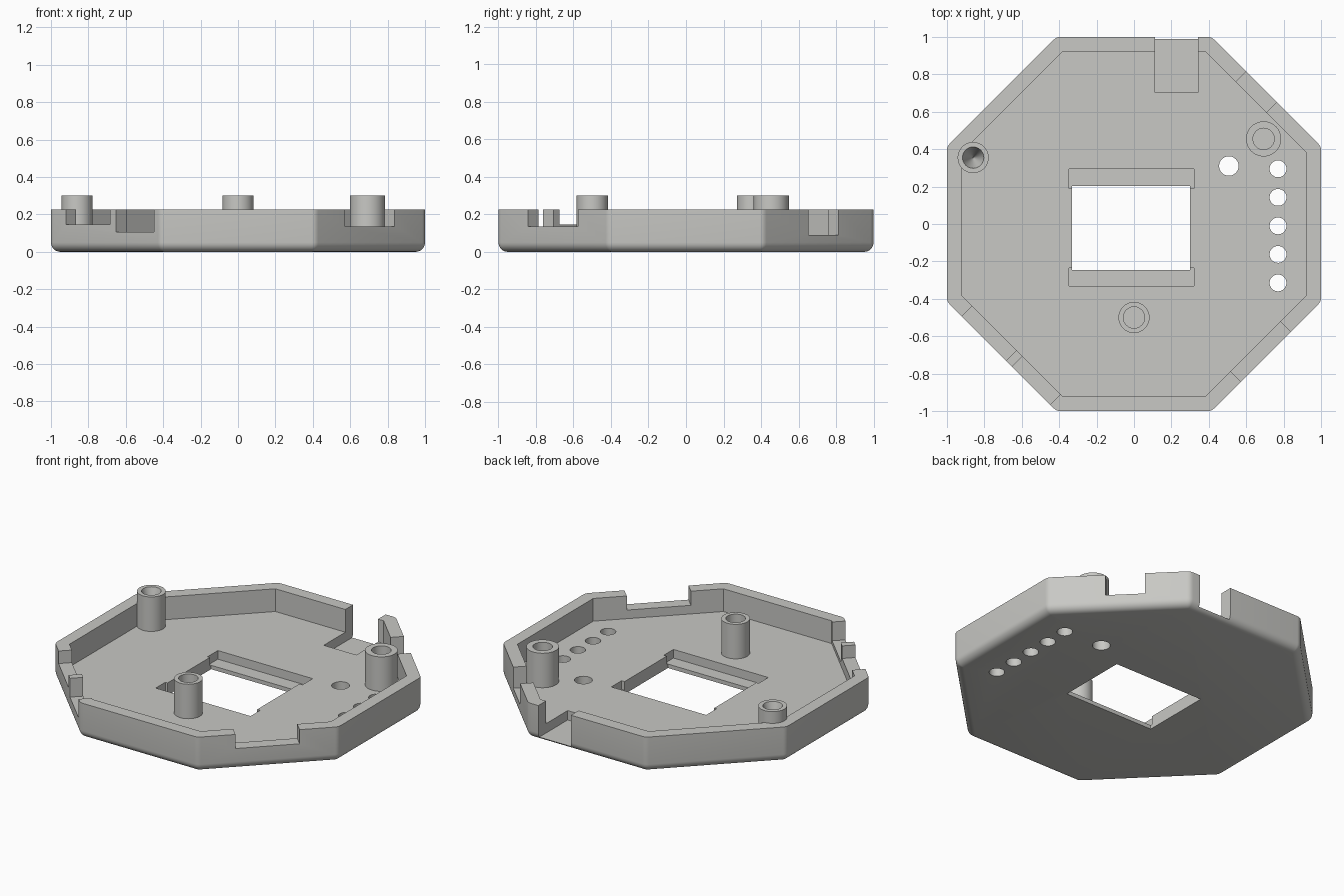
import bpy, bmesh, math
from mathutils import Vector

if "Cube" in bpy.data.objects:
    bpy.data.objects.remove(bpy.data.objects["Cube"])

grey = bpy.data.materials.new("light_grey_plastic")
grey.diffuse_color = (0.58, 0.58, 0.555, 1)
grey.use_nodes = True
grey.node_tree.nodes["Principled BSDF"].inputs["Base Color"].default_value = grey.diffuse_color


def make(name, bm):
    bmesh.ops.recalc_face_normals(bm, faces=bm.faces)
    me = bpy.data.meshes.new(name)
    bm.to_mesh(me)
    bm.free()
    me.materials.append(grey)
    ob = bpy.data.objects.new(name, me)
    bpy.context.collection.objects.link(ob)
    return ob


def loft(name, rings):
    """Closed solid through a list of equal-length point rings."""
    bm = bmesh.new()
    vs = [[bm.verts.new(p) for p in r] for r in rings]
    n = len(vs[0])
    for a, b in zip(vs, vs[1:]):
        for i in range(n):
            bm.faces.new((a[i], a[(i + 1) % n], b[(i + 1) % n], b[i]))
    bm.faces.new(vs[0][::-1])
    bm.faces.new(vs[-1])
    return make(name, bm)


def prism(name, pts, z0, z1):
    return loft(name, [[(x, y, z) for x, y in pts] for z in (z0, z1)])


def box(name, x0, x1, y0, y1, z0, z1):
    return prism(name, [(x0, y0), (x1, y0), (x1, y1), (x0, y1)], z0, z1)


def circle(x, y, r, n=40):
    return [(x + r * math.cos(2 * math.pi * i / n),
             y + r * math.sin(2 * math.pi * i / n)) for i in range(n)]


def octagon(apothem, r=0.0, steps=1):
    """Octagon with each corner swept outward by an arc of radius r."""
    R = apothem / math.cos(math.pi / 8)
    pts = []
    for k in range(8):
        c = math.pi / 8 + k * math.pi / 4
        for s in range(steps):
            a = c + (s / (steps - 1) - 0.5) * math.pi / 4 if steps > 1 else c
            pts.append((R * math.cos(c) + r * math.cos(a),
                        R * math.sin(c) + r * math.sin(a)))
    return pts


def cut(ob, cutter):
    m = ob.modifiers.new("cut", 'BOOLEAN')
    m.operation, m.solver, m.object = 'DIFFERENCE', 'EXACT', cutter
    bpy.context.view_layer.objects.active = ob
    bpy.ops.object.modifier_apply(modifier=m.name)
    bpy.data.objects.remove(cutter, do_unlink=True)


def smooth(ob):
    bpy.ops.object.select_all(action='DESELECT')
    ob.select_set(True)
    bpy.context.view_layer.objects.active = ob
    bpy.ops.object.shade_smooth_by_angle(angle=math.radians(30))


# Tray: octagon with rounded corners and a rounded bottom rim
H, R, FLOOR = 0.225, 0.05, 0.08
rings = []
for i in range(7):
    a = (0.04 + 0.96 * i / 6) * math.pi / 2
    z = 0 if i == 0 else R - R * math.cos(a)
    rings.append([(x, y, z) for x, y in octagon(1 - R, R * math.sin(a), 5)])
rings.append([(x, y, H) for x, y in octagon(1 - R, R, 5)])
tray = loft("tray", rings)
cut(tray, prism("pocket", octagon(0.922), FLOOR, 0.5))

# Central window with a shallow ledge at each end
cut(tray, box("window", -0.332, 0.30, -0.246, 0.203, -0.1, 0.5))
cut(tray, box("back_ledge", -0.348, 0.321, 0.19, 0.294, 0.025, 0.5))
cut(tray, box("front_ledge", -0.348, 0.321, -0.332, -0.235, 0.025, 0.5))

# Connector slot through the back wall
cut(tray, box("back_slot", 0.112, 0.342, 0.704, 1.2, 0.02, 0.5))


# Notches in the diagonal walls: x range along the outer face, side signs, sill
def notch(x0, x1, sx, sy, z):
    d = Vector((sx, sy)).normalized()
    a, b = (Vector((sx * x, sy * (math.sqrt(2) - x))) for x in (x0, x1))
    pts = [a + d * 0.1, b + d * 0.1, b - d * 0.1, a - d * 0.1]
    cut(tray, prism("notch", [tuple(p) for p in pts], z, 0.5))


notch(0.684, 0.92, -1, -1, 0.145)
notch(0.449, 0.652, -1, -1, 0.105)
notch(0.572, 0.838, 1, -1, 0.135)
notch(0.60, 0.762, 1, 1, 0.09)

# Round holes through the floor
for x, y, r in [(0.507, 0.31, 0.052)] + [(0.77, 0.295 - 0.1525 * i, 0.045) for i in range(5)]:
    cut(tray, prism("hole", circle(x, y, r), -0.1, 0.5))
smooth(tray)

# Hollow screw posts; the left one has a conical bore
for name, x, y, r, tip in [("front_post", 0, -0.5, 0.083, 0.057),
                           ("left_post", -0.86, 0.355, 0.083, 0.002),
                           ("right_post", 0.693, 0.455, 0.094, 0.057)]:
    levels = [(r, 0.06), (r, 0.30), (0.057, 0.30), (tip, 0.10)]
    smooth(loft(name, [[(px, py, z) for px, py in circle(x, y, q)] for q, z in levels]))
